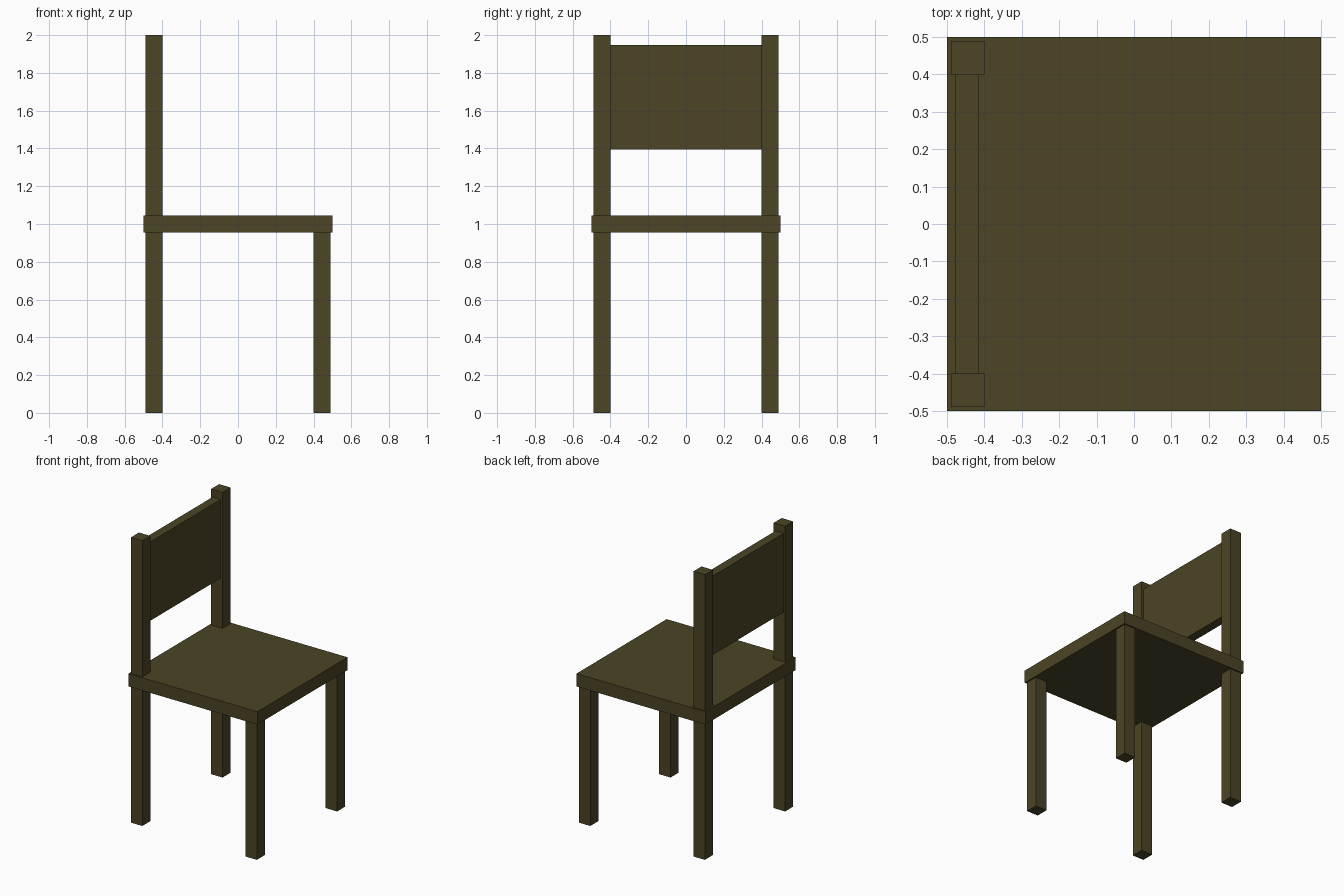
import bpy

if "Cube" in bpy.data.objects:
    bpy.data.objects.remove(bpy.data.objects["Cube"])

wood = bpy.data.materials.new("dark_wood")
wood.diffuse_color = (0.07, 0.058, 0.018, 1.0)
wood.use_nodes = True
wood.node_tree.nodes["Principled BSDF"].inputs["Base Color"].default_value = wood.diffuse_color


def box(name, x, y, z):
    """Add a box spanning the given (min, max) ranges."""
    spans = (x, y, z)
    bpy.ops.mesh.primitive_cube_add(size=1, location=[(a + b) / 2 for a, b in spans])
    obj = bpy.context.object
    obj.name = name
    obj.scale = [b - a for a, b in spans]
    bpy.ops.object.transform_apply(location=False, rotation=False, scale=True)
    obj.data.materials.append(wood)
    return obj


SEAT_BOTTOM, SEAT_TOP = 0.956, 1.046
INNER, OUTER = 0.40, 0.489

# Seat slab
box("seat", (-0.5, 0.5), (-0.5, 0.5), (SEAT_BOTTOM, SEAT_TOP))

# Legs under the seat, and posts above it on the backrest side
for side, label in ((-1, "near"), (1, "far")):
    y = tuple(sorted((side * INNER, side * OUTER)))
    box(f"front_leg_{label}", (INNER, OUTER), y, (0, SEAT_BOTTOM))
    box(f"back_leg_{label}", (-OUTER, -INNER), y, (0, SEAT_BOTTOM))
    box(f"back_post_{label}", (-OUTER, -INNER), y, (SEAT_TOP, 2.0))

# Backrest panel between the posts
box("backrest_panel", (-0.477, -0.414), (-INNER, INNER), (1.394, 1.947))
